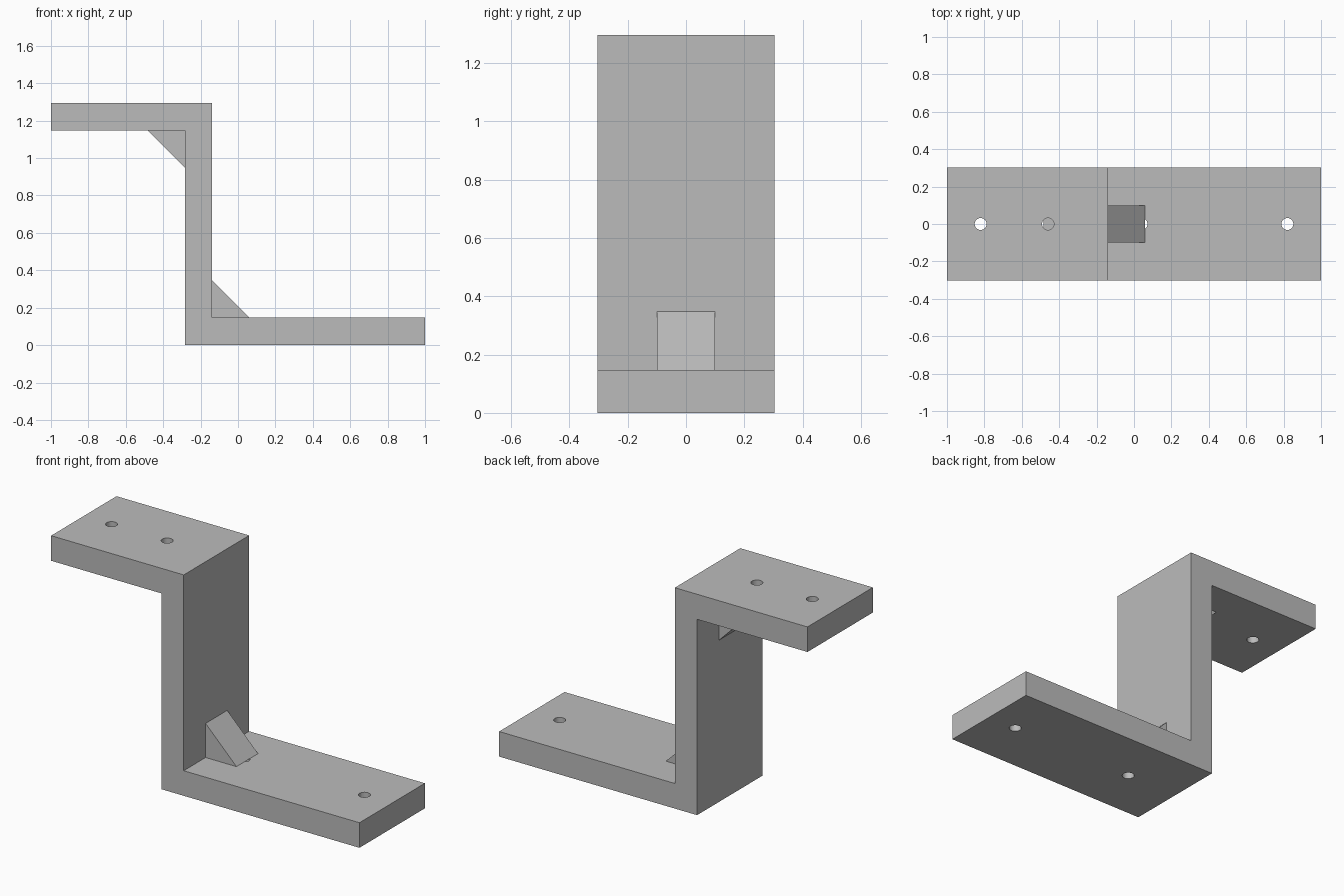
import bpy
import bmesh

default = bpy.data.objects.get("Cube")
if default:
    bpy.data.objects.remove(default, do_unlink=True)

GREY = (0.5, 0.5, 0.5, 1.0)
grey = bpy.data.materials.new("plain_grey")
grey.use_nodes = True
grey.diffuse_color = GREY
grey.node_tree.nodes["Principled BSDF"].inputs["Base Color"].default_value = GREY

# Main dimensions
HALF_WIDTH = 0.303
HEIGHT = 1.295
THICK = 0.147
WALL_L, WALL_R = -0.284, -0.14
GUSSET = 0.2


def extrude_profile(name, points, half_width):
    """Extrude an XZ outline symmetrically along y."""
    bm = bmesh.new()
    face = bm.faces.new([bm.verts.new((x, -half_width, z)) for x, z in points])
    ext = bmesh.ops.extrude_face_region(bm, geom=[face])
    moved = [v for v in ext["geom"] if isinstance(v, bmesh.types.BMVert)]
    bmesh.ops.translate(bm, verts=moved, vec=(0, 2 * half_width, 0))
    bmesh.ops.recalc_face_normals(bm, faces=bm.faces)
    mesh = bpy.data.meshes.new(name)
    bm.to_mesh(mesh)
    bm.free()
    mesh.materials.append(grey)
    obj = bpy.data.objects.new(name, mesh)
    bpy.context.collection.objects.link(obj)
    return obj


def drill(obj, x, z):
    """Cut a vertical round hole through a plate centred at height z."""
    bpy.ops.mesh.primitive_cylinder_add(vertices=32, radius=0.032, depth=THICK * 1.6,
                                        location=(x, 0, z))
    cutter = bpy.context.object
    cutter.name = "hole_cutter"
    cutter.hide_render = True
    cutter.data.materials.append(grey)
    mod = obj.modifiers.new("hole", 'BOOLEAN')
    mod.operation = 'DIFFERENCE'
    mod.solver = 'EXACT'
    mod.object = cutter
    bpy.context.view_layer.objects.active = obj
    bpy.ops.object.modifier_apply(modifier=mod.name)
    bpy.data.objects.remove(cutter, do_unlink=True)


# Z-shaped bracket body
under = HEIGHT - THICK
bracket = extrude_profile("bracket_body", [
    (WALL_L, 0), (1, 0), (1, THICK), (WALL_R, THICK),
    (WALL_R, HEIGHT), (-1, HEIGHT), (-1, under), (WALL_L, under)], HALF_WIDTH)

# Screw holes in the lower and upper plates
for x in (0.04, 0.82):
    drill(bracket, x, THICK / 2)
for x in (-0.82, -0.46):
    drill(bracket, x, HEIGHT - THICK / 2)

# Triangular gussets in both inside corners
for name, x, z, side in (("lower_gusset", WALL_R, THICK, 1),
                         ("upper_gusset", WALL_L, under, -1)):
    extrude_profile(name, [(x, z), (x + side * GUSSET, z), (x, z + side * GUSSET)], 0.1)
